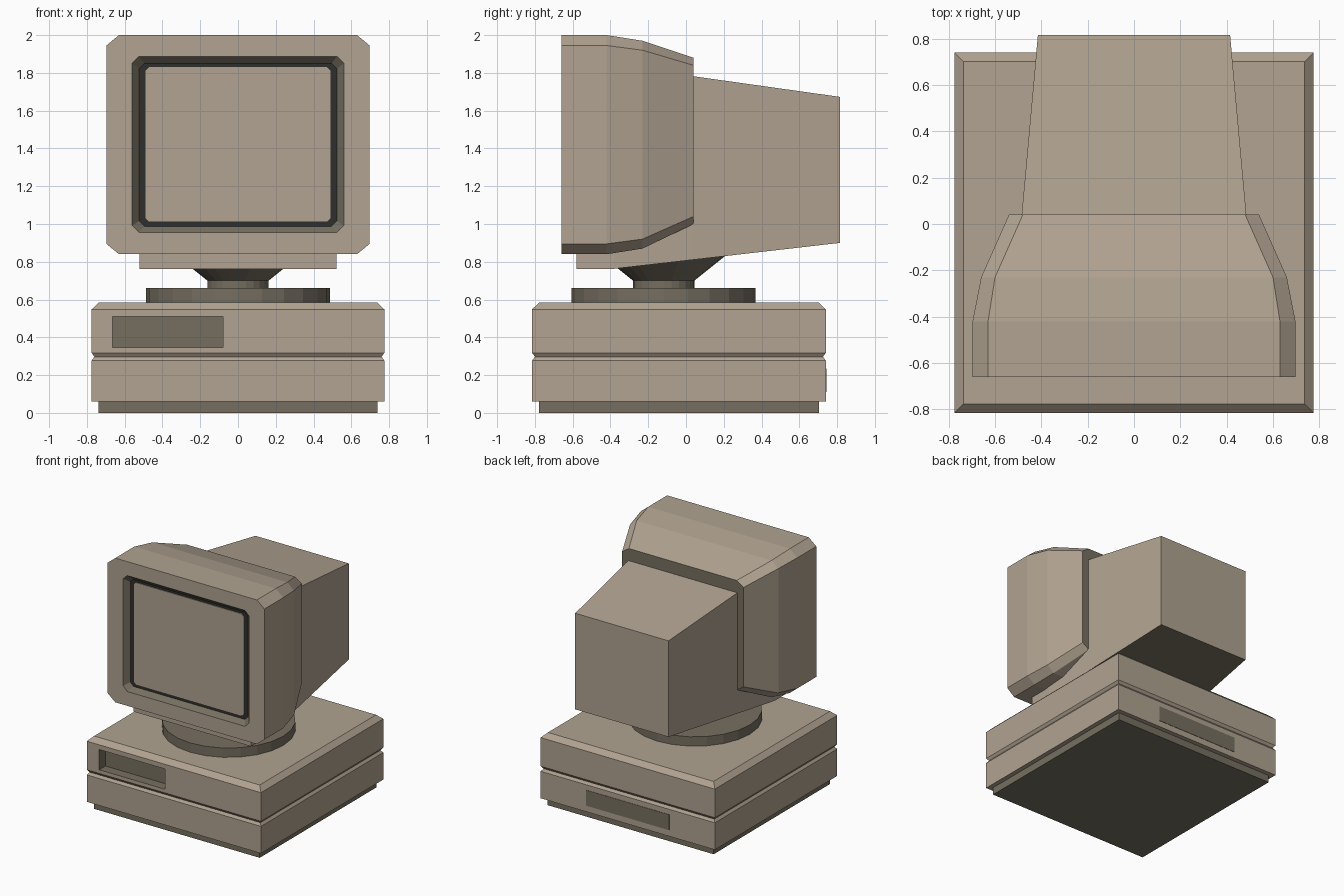
import bpy, bmesh, math

if "Cube" in bpy.data.objects:
    bpy.data.objects.remove(bpy.data.objects["Cube"])


def material(name, color):
    m = bpy.data.materials.new(name)
    m.diffuse_color = (*color, 1)
    m.use_nodes = True
    m.node_tree.nodes["Principled BSDF"].inputs["Base Color"].default_value = m.diffuse_color
    return m


BEIGE = material("beige plastic", (0.44, 0.366, 0.283))
DARK = material("dark taupe", (0.182, 0.159, 0.118))
BLACK = material("black rim", (0.028, 0.028, 0.026))
MATS = [BEIGE, DARK, BLACK]


def loft(name, loops, bands=None, caps=(0, 0)):
    """Skin equal-length loops; bands and caps give material indices."""
    bm = bmesh.new()
    rows = [[bm.verts.new(p) for p in loop] for loop in loops]
    n = len(rows[0])
    for r in range(len(rows) - 1):
        for i in range(n):
            j = (i + 1) % n
            f = bm.faces.new((rows[r][i], rows[r][j], rows[r + 1][j], rows[r + 1][i]))
            f.material_index = bands[r] if bands else 0
    for row, mat in ((rows[0], caps[0]), (rows[-1], caps[1])):
        bm.faces.new(row).material_index = mat
    bmesh.ops.recalc_face_normals(bm, faces=bm.faces)
    me = bpy.data.meshes.new(name)
    bm.to_mesh(me)
    bm.free()
    for m in MATS:
        me.materials.append(m)
    ob = bpy.data.objects.new(name, me)
    bpy.context.collection.objects.link(ob)
    return ob


def octagon(y, w, z0, z1, cx, cz):
    """Upright rectangle at depth y with cut corners."""
    return [(-w + cx, y, z0), (w - cx, y, z0), (w, y, z0 + cz), (w, y, z1 - cz),
            (w - cx, y, z1), (-w + cx, y, z1), (-w, y, z1 - cz), (-w, y, z0 + cz)]


def rect_y(y, w, z0, z1):
    return [(-w, y, z0), (w, y, z0), (w, y, z1), (-w, y, z1)]


def rect_z(z, inset=0.0):
    """Footprint of the base case, pulled in by inset."""
    x, y0, y1 = 0.775 - inset, -0.815 + inset, 0.74 - inset
    return [(-x, y0, z), (x, y0, z), (x, y1, z), (-x, y1, z)]


def circle(z, r, cy=-0.118, n=24):
    return [(r * math.cos(2 * math.pi * i / n), cy + r * math.sin(2 * math.pi * i / n), z)
            for i in range(n)]


def box(name, x0, x1, y0, y1, z0, z1, mat):
    def ring(y):
        return [(x0, y, z0), (x1, y, z0), (x1, y, z1), (x0, y, z1)]
    return loft(name, [ring(y0), ring(y1)], [mat], (mat, mat))


# Base: dark foot and two-part case with a seam groove and bevelled top
loft("foot", [rect_z(0, 0.037), rect_z(0.065, 0.037)], [1], (1, 1))
case = loft("base_case", [rect_z(0.06), rect_z(0.277), rect_z(0.297, 0.015),
                          rect_z(0.318), rect_z(0.548), rect_z(0.585, 0.038)])

# Drive slot recessed into the front of the case
cutter = box("drive_cutter", -0.665, -0.08, -0.9, -0.735, 0.347, 0.51, 1)
cutter.hide_render = True
mod = case.modifiers.new("drive_slot", 'BOOLEAN')
mod.operation = 'DIFFERENCE'
mod.solver = 'EXACT'
mod.material_mode = 'TRANSFER'
mod.object = cutter
bpy.context.view_layer.objects.active = case
bpy.ops.object.modifier_apply(modifier=mod.name)
bpy.data.objects.remove(cutter)

# Connector panel on the back
box("rear_panel", -0.37, 0.37, 0.735, 0.743, 0.11, 0.235, 1)

# Swivel stand: turntable, stem and flared cup
loft("turntable", [circle(0.58, 0.487), circle(0.66, 0.487)], [1], (1, 1))
stand = loft("swivel_neck", [circle(0.65, 0.162), circle(0.70, 0.162), circle(0.84, 0.337)],
             [1, 1], (1, 1))

# Tube housing, tapering to the rear, with a chin under the head
tube = loft("tube_housing", [rect_y(-0.58, 0.522, 0.763, 1.80), rect_y(-0.38, 0.522, 0.763, 1.80),
                             rect_y(0.04, 0.485, 0.811, 1.782), rect_y(0.815, 0.415, 0.90, 1.673)])
for f in tube.data.polygons:
    if f.normal.z < -0.8:
        f.material_index = 1

# Monitor head: tapered shell, dark rear rim, sloped screen surround
loft("monitor_head", [
    octagon(0.04, 0.54, 1.00, 1.88, 0.06, 0.04),
    octagon(-0.23, 0.66, 0.87, 1.97, 0.06, 0.05),
    octagon(-0.42, 0.697, 0.84, 2.00, 0.067, 0.055),
    octagon(-0.66, 0.697, 0.84, 2.00, 0.067, 0.055),
    octagon(-0.66, 0.56, 0.955, 1.888, 0.036, 0.036),
    octagon(-0.62, 0.524, 0.988, 1.85, 0.028, 0.028)],
    [0, 0, 0, 0, 1], (1, 2))

# Screen glass plate over the black rim
loft("screen", [octagon(-0.618, 0.49, 1.012, 1.832, 0.02, 0.02),
                octagon(-0.625, 0.49, 1.012, 1.832, 0.02, 0.02)], [0])
